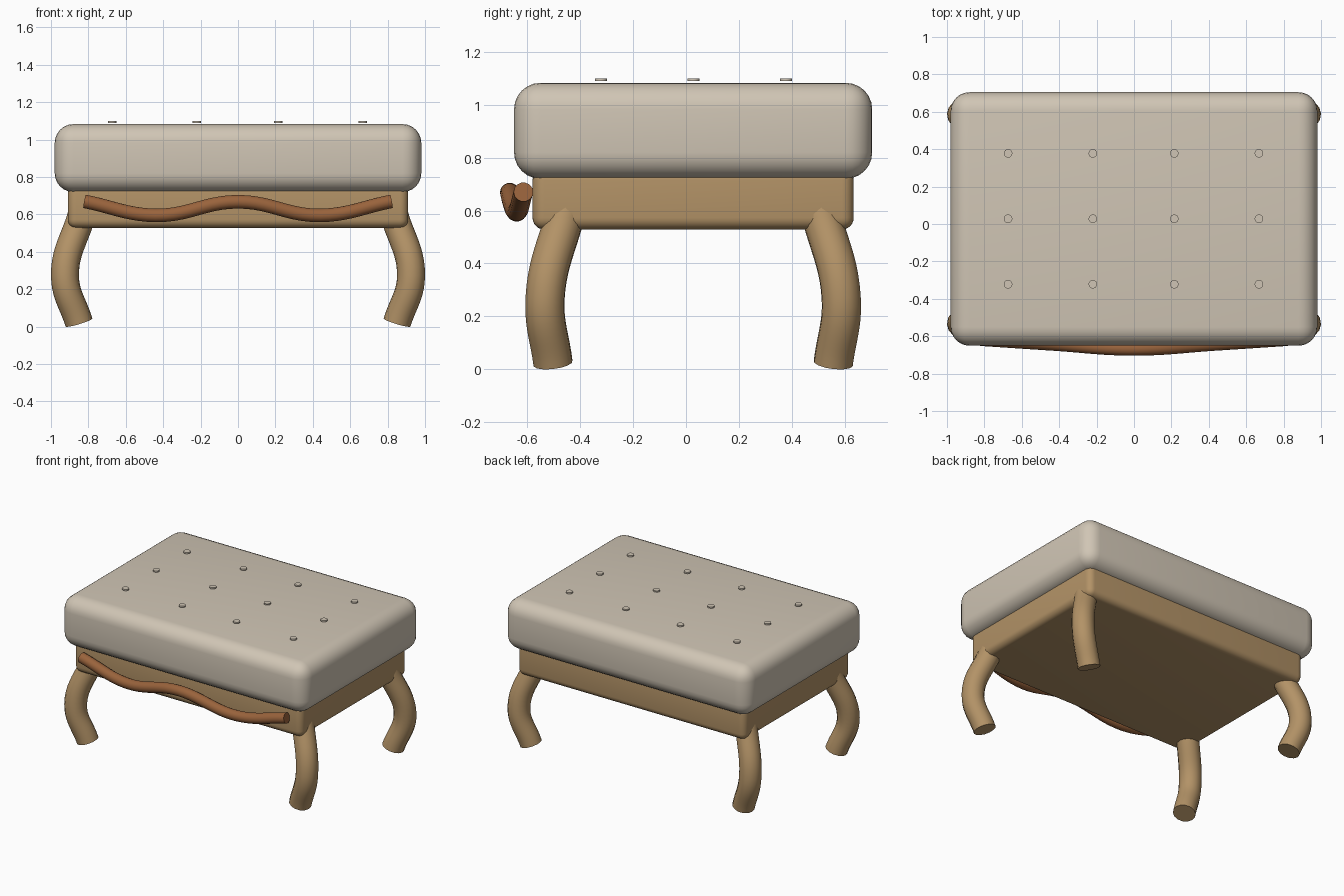
import bpy
from math import radians

cube = bpy.data.objects.get("Cube")
if cube:
    bpy.data.objects.remove(cube, do_unlink=True)

MID_Y = 0.027  # centre line of the seat, front to back


def material(name, rgb):
    mat = bpy.data.materials.new(name)
    mat.use_nodes = True
    mat.diffuse_color = (*rgb, 1)
    mat.node_tree.nodes["Principled BSDF"].inputs["Base Color"].default_value = (*rgb, 1)
    return mat


linen = material("beige linen", (0.63, 0.56, 0.46))
oak = material("light oak", (0.45, 0.29, 0.135))
walnut = material("red brown wood", (0.32, 0.125, 0.045))


def finish(obj, name, mat, angle=40):
    obj.name = name
    obj.data.materials.clear()
    obj.data.materials.append(mat)
    bpy.ops.object.select_all(action='DESELECT')
    obj.select_set(True)
    bpy.context.view_layer.objects.active = obj
    bpy.ops.object.shade_smooth_by_angle(angle=radians(angle))
    return obj


def rounded_box(name, mat, width, depth, z0, z1, radius):
    bpy.ops.mesh.primitive_cube_add(size=1, location=(0, MID_Y, (z0 + z1) / 2))
    box = bpy.context.object
    box.scale = (width, depth, z1 - z0)
    bpy.ops.object.transform_apply(location=False, rotation=False, scale=True)
    bevel = box.modifiers.new("Rounding", 'BEVEL')
    bevel.width = radius
    bevel.segments = 6
    bpy.ops.object.modifier_apply(modifier=bevel.name)
    return finish(box, name, mat)


def tube(name, mat, points, radius):
    """Round rod with flat ends swept along a smooth path."""
    curve = bpy.data.curves.new(name, 'CURVE')
    curve.dimensions = '3D'
    curve.bevel_depth = radius
    curve.bevel_resolution = 5
    curve.resolution_u = 10
    curve.use_fill_caps = True
    spline = curve.splines.new('BEZIER')
    spline.bezier_points.add(len(points) - 1)
    for knot, co in zip(spline.bezier_points, points):
        knot.co = co
        knot.handle_left_type = knot.handle_right_type = 'AUTO'
    obj = bpy.data.objects.new(name, curve)
    bpy.context.collection.objects.link(obj)
    bpy.ops.object.select_all(action='DESELECT')
    obj.select_set(True)
    bpy.context.view_layer.objects.active = obj
    bpy.ops.object.convert(target='MESH')
    return finish(bpy.context.object, name, mat)


# Upholstered cushion over a wooden frame
rounded_box("cushion", linen, 1.96, 1.355, 0.72, 1.083, 0.1)
rounded_box("seat_frame", oak, 1.82, 1.215, 0.528, 0.76, 0.045)

# Tufting buttons
for y in (-0.322, 0.028, 0.378):
    for x in (-0.673, -0.22, 0.215, 0.668):
        bpy.ops.mesh.primitive_cylinder_add(vertices=16, radius=0.023, depth=0.01,
                                            location=(x, y, 1.094))
        finish(bpy.context.object, "button", linen)

# Bowed legs, one per corner
leg_path = [(0.835, 0.48, 0.6), (0.925, 0.56, 0.27), (0.85, 0.53, 0.022)]
for side, sx in (("left", 1), ("right", -1)):
    for end, sy in (("front", -1), ("back", 1)):
        path = [(sx * x, MID_Y + sy * y, z) for x, y, z in leg_path]
        tube(f"{end}_{side}_leg", oak, path, 0.075)

# Wavy front rail
half = [(0.82, -0.615, 0.67), (0.44, -0.64, 0.595)]
rail = [(-x, y, z) for x, y, z in half] + [(0, -0.667, 0.668)] + half[::-1]
tube("front_rail", walnut, rail, 0.037)
